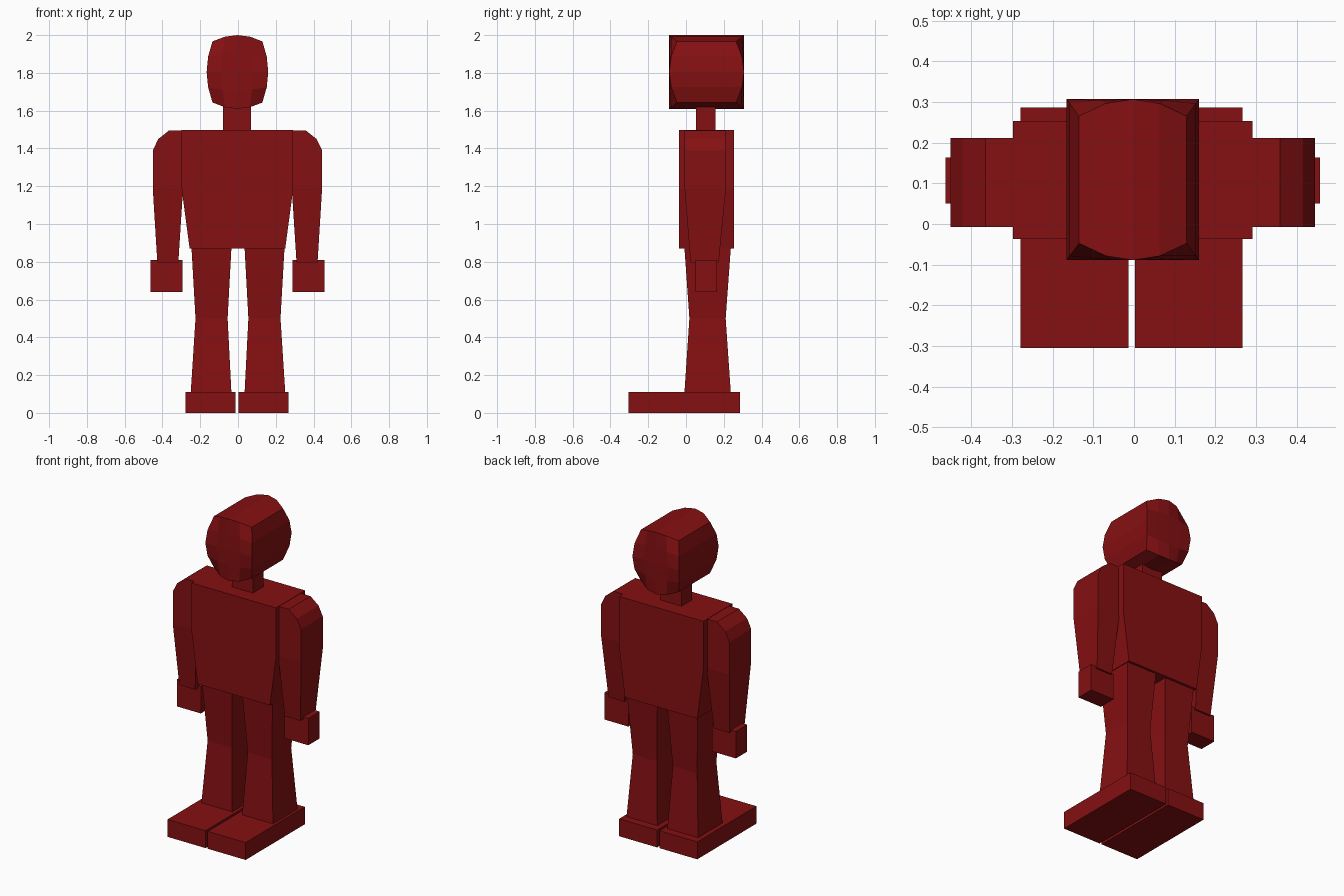
import bpy, bmesh

if "Cube" in bpy.data.objects:
    bpy.data.objects.remove(bpy.data.objects["Cube"])

red = bpy.data.materials.new("dark red")
red.diffuse_color = (0.235, 0.005, 0.006, 1)
red.use_nodes = True
red.node_tree.nodes["Principled BSDF"].inputs["Base Color"].default_value = red.diffuse_color


def finish(name, bm):
    bmesh.ops.recalc_face_normals(bm, faces=bm.faces)
    mesh = bpy.data.meshes.new(name)
    bm.to_mesh(mesh)
    bm.free()
    mesh.materials.append(red)
    obj = bpy.data.objects.new(name, mesh)
    bpy.context.collection.objects.link(obj)
    return obj


def loft(name, *rings):
    """Stack of rectangles (z, x0, x1, y0, y1), joined and capped."""
    bm = bmesh.new()
    loops = [[bm.verts.new(p) for p in ((x0, y0, z), (x1, y0, z), (x1, y1, z), (x0, y1, z))]
             for z, x0, x1, y0, y1 in rings]
    for a, b in zip(loops, loops[1:]):
        for i in range(4):
            j = (i + 1) % 4
            bm.faces.new((a[i], a[j], b[j], b[i]))
    bm.faces.new(loops[0])
    bm.faces.new(loops[-1])
    return finish(name, bm)


def pair(name, axis, *rings):
    """Right-hand part plus its mirror image about x = axis."""
    loft("right_" + name, *[(z, axis + a, axis + b, c, d) for z, a, b, c, d in rings])
    loft("left_" + name, *[(z, axis - b, axis - a, c, d) for z, a, b, c, d in rings])


# Feet and legs, narrowest at the knee
pair("foot", -0.006, (0, 0.008, 0.273, -0.305, 0.286), (0.11, 0.008, 0.273, -0.305, 0.286))
pair("leg", 0,
     (0.11, 0.035, 0.25, -0.008, 0.237),
     (0.50, 0.055, 0.225, 0.018, 0.21),
     (0.87, 0.035, 0.246, -0.008, 0.237))

# Torso tapering to the waist, and neck
loft("torso",
     (0.87, -0.256, 0.25, -0.037, 0.253),
     (1.185, -0.298, 0.292, -0.037, 0.253),
     (1.497, -0.298, 0.292, -0.037, 0.253))
loft("neck", (1.49, -0.079, 0.068, 0.053, 0.157), (1.65, -0.079, 0.068, 0.053, 0.157))

# Arms with rounded shoulders, and hands
pair("arm", -0.003,
     (0.795, 0.313, 0.424, 0.024, 0.173),
     (1.185, 0.288, 0.448, -0.007, 0.211),
     (1.39, 0.288, 0.448, -0.007, 0.211),
     (1.45, 0.288, 0.419, -0.007, 0.211),
     (1.495, 0.288, 0.362, -0.007, 0.211))
pair("hand", -0.003, (0.64, 0.292, 0.46, 0.05, 0.163), (0.81, 0.292, 0.46, 0.05, 0.163))

# Head: gridded cube with its edges and corners drawn in
bm = bmesh.new()
bmesh.ops.create_cube(bm, size=2)
bmesh.ops.subdivide_edges(bm, edges=bm.edges[:], cuts=3, use_grid_fill=True)
for v in bm.verts:
    u, d, w = v.co
    v.co = (-0.003 + 0.163 * u * (1 - 0.19 * w * w),
            0.109 + 0.198 * d * (1 - 0.21 * u * u * w * w),
            1.805 + 0.195 * w * (1 - 0.17 * u * u))
finish("head", bm)
